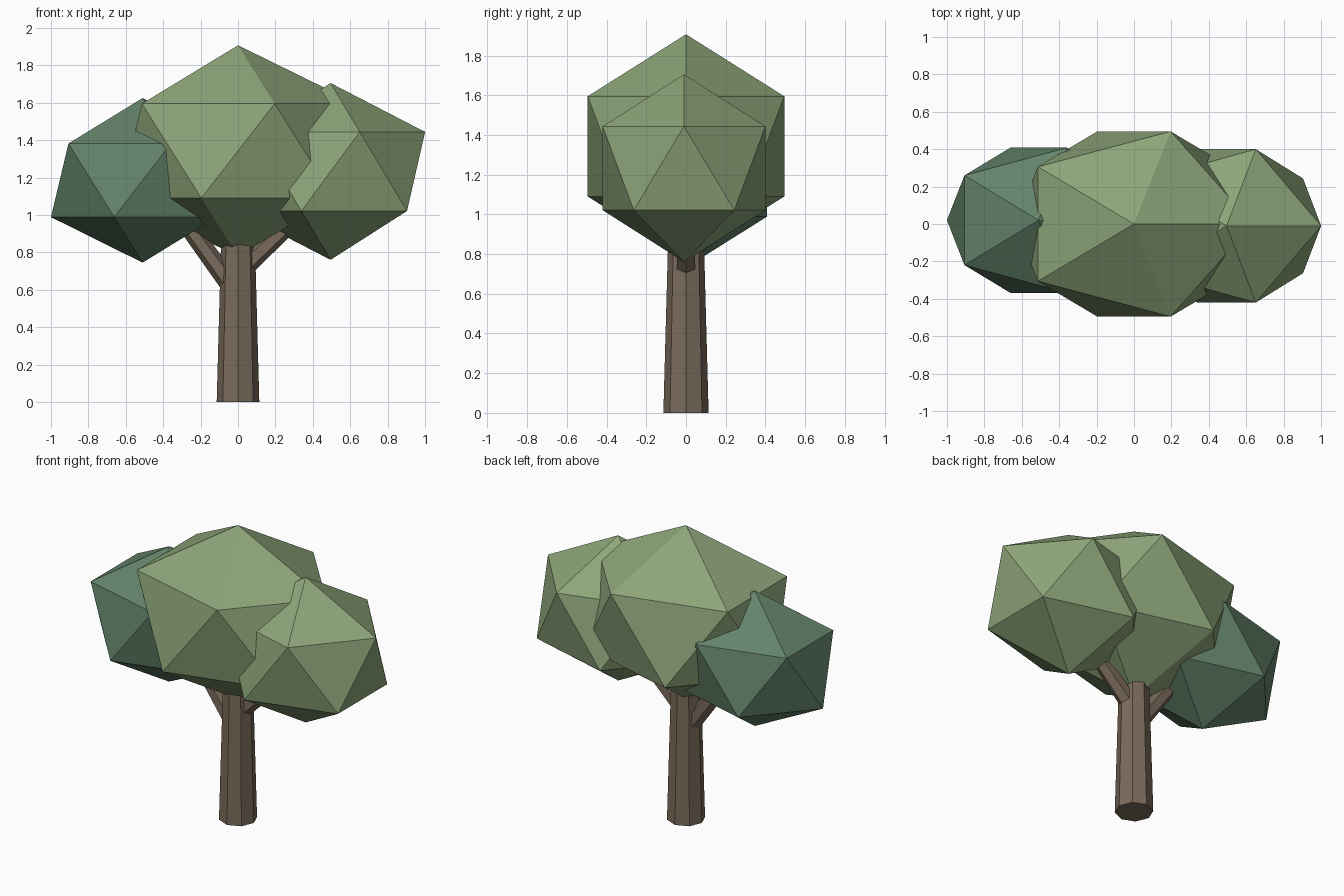
import bpy
from mathutils import Vector

if "Cube" in bpy.data.objects:
    bpy.data.objects.remove(bpy.data.objects["Cube"])


def material(name, rgb):
    m = bpy.data.materials.new(name)
    m.diffuse_color = (*rgb, 1.0)
    m.use_nodes = True
    m.node_tree.nodes["Principled BSDF"].inputs["Base Color"].default_value = m.diffuse_color
    return m


bark = material("brown_bark", (0.195, 0.145, 0.105))
leaf = material("light_green_leaves", (0.266, 0.376, 0.191))
dark_leaf = material("dark_green_leaves", (0.125, 0.228, 0.145))


def limb(name, start, end, r1, r2, sides):
    """Tapered faceted cylinder running from start to end."""
    start, end = Vector(start), Vector(end)
    axis = end - start
    bpy.ops.mesh.primitive_cone_add(vertices=sides, radius1=r1, radius2=r2,
                                    depth=axis.length, location=(start + end) / 2)
    ob = bpy.context.object
    ob.rotation_euler = axis.to_track_quat('Z', 'Y').to_euler() if abs(axis.x) > 0 else (0, 0, 0)
    ob.name = name
    ob.data.materials.append(bark)


def foliage(name, centre, radii, mat):
    """Stretched icosahedron clump of leaves."""
    bpy.ops.mesh.primitive_ico_sphere_add(subdivisions=1, radius=1, location=centre)
    ob = bpy.context.object
    ob.scale = radii
    ob.name = name
    ob.data.materials.append(mat)


# Trunk and two forked branches
limb("trunk", (0, 0, 0), (0, 0, 0.95), 0.114, 0.088, 8)
limb("left_branch", (-0.02, 0, 0.60), (-0.37, 0, 1.08), 0.055, 0.046, 6)
limb("right_branch", (0.0, 0, 0.69), (0.38, 0, 1.05), 0.055, 0.046, 6)

# Crown clumps
foliage("main_foliage", (0, 0, 1.3425), (0.71, 0.582, 0.5645), leaf)
foliage("right_foliage", (0.495, -0.01, 1.2325), (0.565, 0.482, 0.4725), leaf)
foliage("left_foliage", (-0.51, 0.02, 1.185), (0.548, 0.456, 0.44), dark_leaf)
